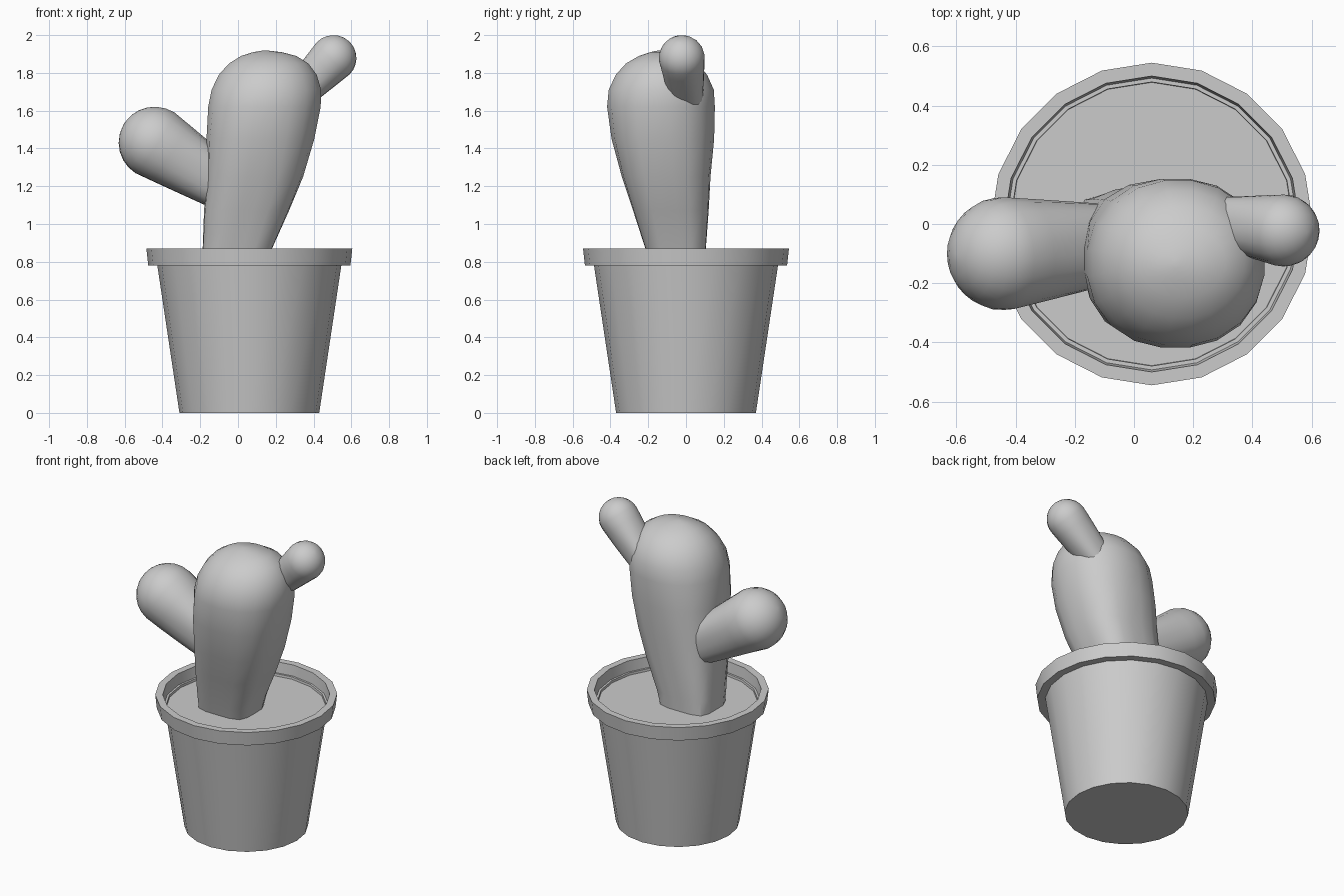
import bpy, bmesh
from math import sin, cos, pi, radians
from mathutils import Vector

old = bpy.data.objects.get("Cube")
if old:
    bpy.data.objects.remove(old, do_unlink=True)

mat = bpy.data.materials.new("plain_grey")
mat.use_nodes = True
GREY = (0.6, 0.6, 0.6, 1)
mat.diffuse_color = GREY
mat.node_tree.nodes["Principled BSDF"].inputs["Base Color"].default_value = GREY


def loft(name, rings, sharp):
    """Skin a list of equal rings, closing both ends."""
    bm = bmesh.new()
    loops = [[bm.verts.new(p) for p in ring] for ring in rings]
    for a, b in zip(loops, loops[1:]):
        for i in range(len(a)):
            j = (i + 1) % len(a)
            bm.faces.new((a[i], a[j], b[j], b[i]))
    bm.faces.new(loops[0][::-1])
    bm.faces.new(loops[-1])
    bmesh.ops.recalc_face_normals(bm, faces=bm.faces)
    mesh = bpy.data.meshes.new(name)
    bm.to_mesh(mesh)
    bm.free()
    mesh.materials.append(mat)
    obj = bpy.data.objects.new(name, mesh)
    bpy.context.collection.objects.link(obj)
    bpy.ops.object.select_all(action='DESELECT')
    obj.select_set(True)
    bpy.context.view_layer.objects.active = obj
    bpy.ops.object.shade_smooth_by_angle(angle=radians(sharp))
    return obj


def section(center, u, v, square, count=20):
    """Ring spanned by half-axes u and v; square = 2 is round, higher is boxier."""
    points = []
    for i in range(count):
        a = 2 * pi * i / count + pi / 4
        c, s = cos(a), sin(a)
        k = (abs(c) ** square + abs(s) ** square) ** (-1 / square)
        points.append(center + u * (c * k) + v * (s * k))
    return points


def lathe(name, profile):
    rings = [[(0.06 + r * cos(i * pi / 10), r * sin(i * pi / 10), z)
              for i in range(20)] for r, z in profile]
    return loft(name, rings, 30)


# Pot with overhanging rim, and soil
lathe("pot", [(0.37, 0), (0.487, 0.78), (0.535, 0.78), (0.545, 0.87),
              (0.5, 0.87), (0.493, 0.8), (0.48, 0.8), (0.475, 0.75)])
lathe("soil", [(0.47, 0.74), (0.482, 0.785)])

# Trunk: height, left/right limits, front/back limits, squareness
trunk = [
    (0.74, -0.19, 0.14, -0.18, 0.1, 5),
    (0.87, -0.187, 0.18, -0.215, 0.105, 4.5),
    (1.07, -0.18, 0.27, -0.28, 0.12, 3.6),
    (1.25, -0.168, 0.345, -0.34, 0.13, 3),
    (1.45, -0.168, 0.405, -0.395, 0.15, 2.5),
    (1.62, -0.16, 0.44, -0.42, 0.155, 2.2),
    (1.71, -0.143, 0.443, -0.412, 0.15, 2.1),
    (1.79, -0.105, 0.42, -0.375, 0.115, 2),
    (1.85, -0.05, 0.375, -0.32, 0.06, 2),
    (1.89, 0.015, 0.31, -0.25, -0.01, 2),
    (1.91, 0.08, 0.23, -0.19, -0.08, 2),
    (1.918, 0.13, 0.16, -0.15, -0.12, 2),
]
loft("cactus_trunk", [
    section(Vector(((x0 + x1) / 2, (y0 + y1) / 2, z)),
            Vector(((x1 - x0) / 2, 0, 0)), Vector((0, (y1 - y0) / 2, 0)), sq)
    for z, x0, x1, y0, y1, sq in trunk], 50)


def arm(name, base, tip, r_base, r_tip):
    """Arm flaring from a boxy root to a domed end centred on tip."""
    base, tip = Vector(base), Vector(tip)
    axis = (tip - base).normalized()
    side = axis.cross(Vector((0, 0, 1))).normalized()
    up = side.cross(axis)
    rings = []
    for i in range(5):
        t = i / 5
        r = r_base + (r_tip - r_base) * t
        rings.append(section(base.lerp(tip, t), side * r, up * r, 3 - t))
    for i in range(7):
        a = i / 6 * radians(86)
        r = r_tip * cos(a)
        rings.append(section(tip + axis * r_tip * sin(a), side * r, up * r, 2))
    return loft(name, rings, 50)


arm("large_arm", (-0.06, -0.065, 1.19), (-0.44, -0.1, 1.43), 0.13, 0.192)
arm("small_arm", (0.3, 0.005, 1.67), (0.505, -0.022, 1.878), 0.085, 0.122)
